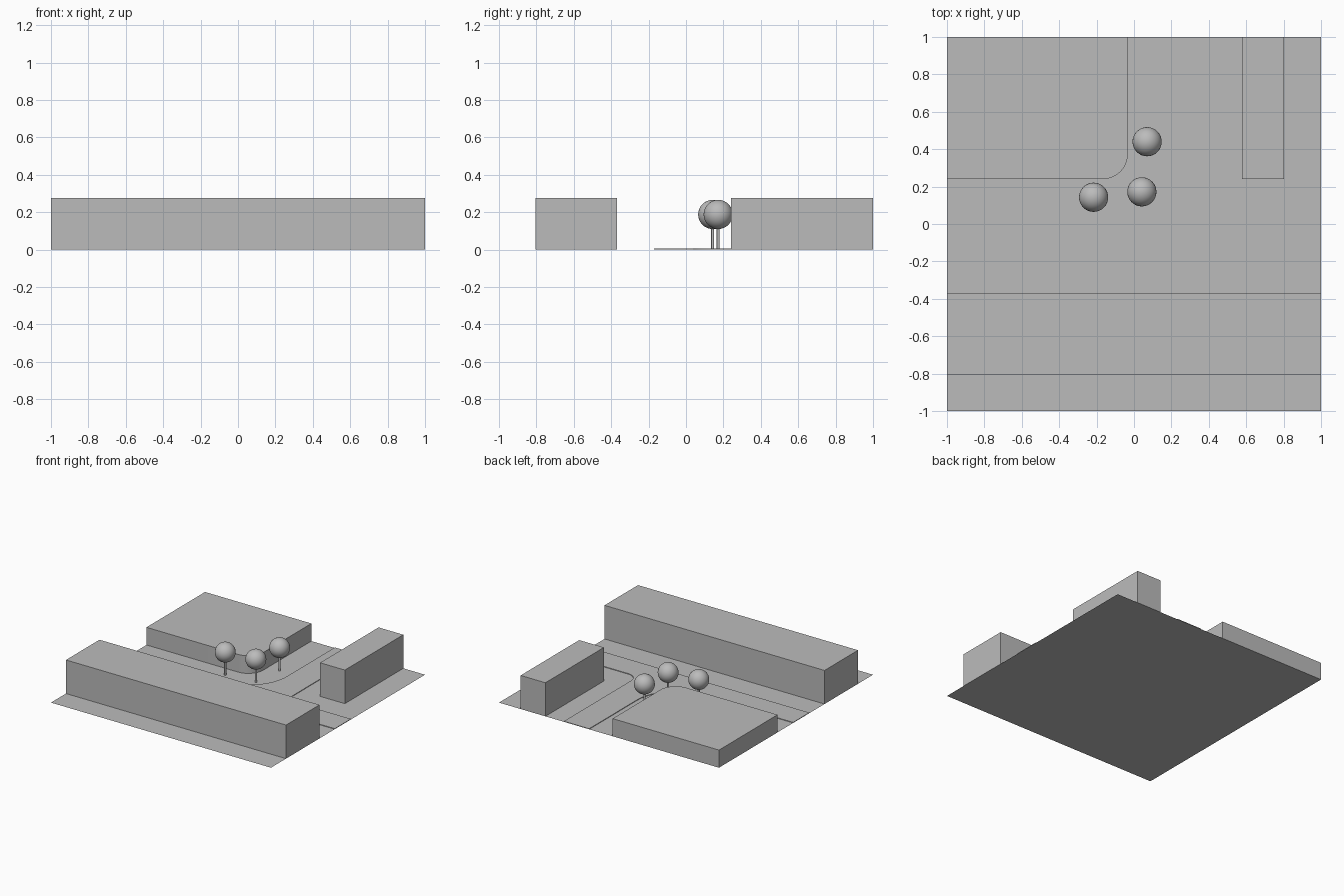
import bpy, bmesh, math
from mathutils import Vector

if "Cube" in bpy.data.objects:
    bpy.data.objects.remove(bpy.data.objects["Cube"])

# One flat colour for the whole massing model
grey = bpy.data.materials.new("light_grey")
grey.diffuse_color = (0.5, 0.5, 0.5, 1)
grey.use_nodes = True
grey.node_tree.nodes["Principled BSDF"].inputs["Base Color"].default_value = grey.diffuse_color


def finish(name, bm, smooth=False):
    mesh = bpy.data.meshes.new(name)
    bm.to_mesh(mesh)
    bm.free()
    mesh.materials.append(grey)
    obj = bpy.data.objects.new(name, mesh)
    bpy.context.collection.objects.link(obj)
    if smooth:
        bpy.context.view_layer.objects.active = obj
        obj.select_set(True)
        bpy.ops.object.shade_smooth_by_angle(angle=math.radians(35))
        obj.select_set(False)
    return obj


def outline(corners, steps=12):
    """Counter-clockwise outline of right-angled corners (x, y, fillet radius)."""
    pts = []
    for i, (x, y, r) in enumerate(corners):
        p = Vector((x, y))
        if r == 0:
            pts.append(p)
            continue
        before = (Vector(corners[i - 1][:2]) - p).normalized()
        after = (Vector(corners[(i + 1) % len(corners)][:2]) - p).normalized()
        centre = p + r * (before + after)
        for k in range(steps + 1):
            a = math.pi / 2 * k / steps
            pts.append(centre - r * (math.cos(a) * after + math.sin(a) * before))
    return pts


def slab(name, corners, height):
    """Walls and roof standing on the ground sheet."""
    pts = outline(corners)
    bm = bmesh.new()
    low = [bm.verts.new((p.x, p.y, 0)) for p in pts]
    high = [bm.verts.new((p.x, p.y, height)) for p in pts]
    bm.faces.new(high)
    for i in range(len(pts)):
        j = (i + 1) % len(pts)
        bm.faces.new((low[i], low[j], high[j], high[i]))
    return finish(name, bm, smooth=True)


def box_corners(x0, x1, y0, y1):
    return [(x0, y0, 0), (x1, y0, 0), (x1, y1, 0), (x0, y1, 0)]


# Ground sheet
bm = bmesh.new()
bmesh.ops.create_grid(bm, x_segments=1, y_segments=1, size=1)
finish("ground", bm)

# Slightly raised T-shaped road with rounded junction corners
slab("road", [(-1, -0.172, 0), (1, -0.172, 0), (1, 0.037, 0), (0.41, 0.037, 0.09),
              (0.41, 1, 0), (0.18, 1, 0), (0.18, 0.037, 0.34), (-1, 0.037, 0)], 0.005)

# Buildings
slab("front_building", box_corners(-1, 1, -0.805, -0.37), 0.276)
slab("right_building", box_corners(0.578, 0.803, 0.24, 1), 0.276)
slab("corner_building", [(-1, 0.24, 0), (-0.033, 0.24, 0.135), (-0.033, 1, 0), (-1, 1, 0)], 0.145)

# Trees: round crown on a thin trunk
for n, (x, y) in enumerate([(0.07, 0.44), (0.042, 0.172), (-0.216, 0.143)], 1):
    bm = bmesh.new()
    bmesh.ops.create_uvsphere(bm, u_segments=32, v_segments=16, radius=0.078)
    finish(f"tree_crown_{n}", bm, True).location = (x, y, 0.188)
    bm = bmesh.new()
    bmesh.ops.create_cone(bm, segments=12, radius1=0.008, radius2=0.008, depth=0.13)
    finish(f"tree_trunk_{n}", bm, True).location = (x, y, 0.065)
